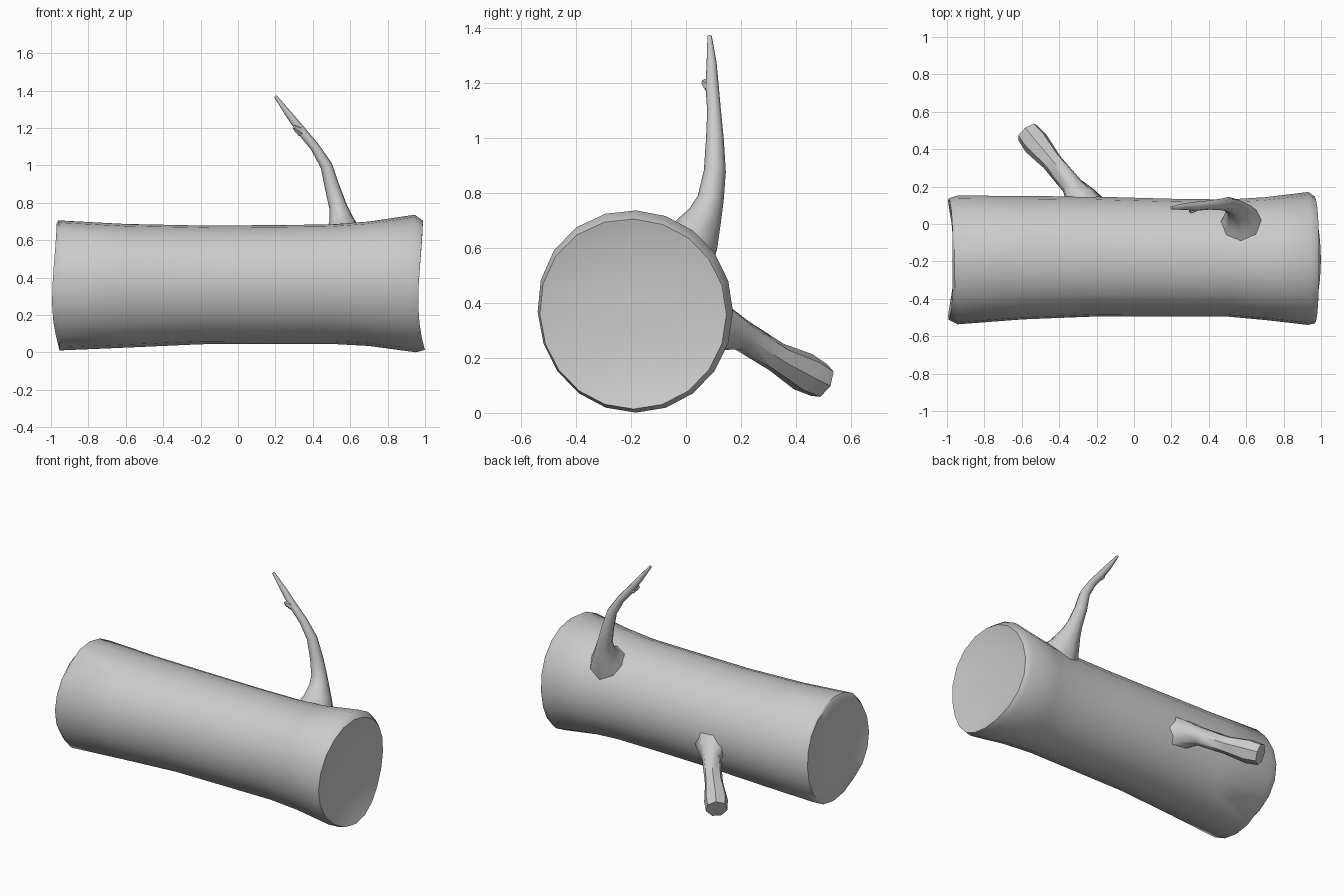
import bpy, bmesh, math
from mathutils import Vector


def loft(name, rings, angle=40):
    """Skin a list of equal-length closed rings and cap both ends."""
    bm = bmesh.new()
    rows = [[bm.verts.new(p) for p in r] for r in rings]
    n = len(rows[0])
    for a, b in zip(rows, rows[1:]):
        for i in range(n):
            j = (i + 1) % n
            bm.faces.new((a[i], a[j], b[j], b[i]))
    bm.faces.new(rows[0][::-1])
    bm.faces.new(rows[-1])
    bmesh.ops.recalc_face_normals(bm, faces=bm.faces)
    me = bpy.data.meshes.new(name)
    bm.to_mesh(me)
    bm.free()
    ob = bpy.data.objects.new(name, me)
    bpy.context.collection.objects.link(ob)
    bpy.ops.object.select_all(action='DESELECT')
    ob.select_set(True)
    bpy.context.view_layer.objects.active = ob
    bpy.ops.object.shade_smooth_by_angle(angle=math.radians(angle))
    return ob


def trunk_ring(x, y, z, ry, rz, wave=0.0, phase=0.0):
    """Slightly lopsided oval across x; wave makes the sawn rim uneven."""
    pts = []
    for i in range(20):
        a = math.tau * i / 20
        k = 1 + 0.045 * max(0, math.cos(a - 2.4)) ** 4
        dx = wave * (math.cos(2 * a + phase) + 0.4 * math.sin(3 * a))
        pts.append((x + dx, y + k * ry * math.cos(a), z + k * rz * math.sin(a)))
    return pts


def branch(name, path, sides, angle=50):
    """Tapered limb through (x, y, z, radius) points."""
    pts = [Vector(p[:3]) for p in path]
    rings = []
    for i, p in enumerate(pts):
        t = (pts[min(i + 1, len(pts) - 1)] - pts[max(i - 1, 0)]).normalized()
        u = Vector((1, 0, 0)) - t * t.x
        u.normalize()
        v = t.cross(u)
        rings.append([p + path[i][3] * (u * math.cos(math.tau * k / sides)
                                        + v * math.sin(math.tau * k / sides))
                      for k in range(sides)])
    return loft(name, rings, angle)


# Trunk: dished left cut, waisted body, flared right end with dished cut
stations = [
    (-0.965, -0.19, 0.36, 0.05, 0.05),
    (-0.965, -0.19, 0.36, 0.23, 0.23),
    (-0.978, -0.185, 0.36, 0.322, 0.326, 0.014, math.pi),
    (-0.950, -0.19, 0.357, 0.342, 0.346, 0.008, 0),
    (-0.60, -0.178, 0.355, 0.328, 0.329),
    (-0.20, -0.172, 0.360, 0.318, 0.316),
    (0.20, -0.178, 0.362, 0.313, 0.316),
    (0.50, -0.180, 0.364, 0.311, 0.318),
    (0.70, -0.183, 0.366, 0.326, 0.331),
    (0.94, -0.182, 0.367, 0.353, 0.366, 0.008, math.pi),
    (0.980, -0.190, 0.358, 0.337, 0.344, 0.014, math.pi),
    (0.955, -0.19, 0.36, 0.23, 0.23),
    (0.955, -0.19, 0.36, 0.05, 0.05),
]
loft("log_trunk", [trunk_ring(*s) for s in stations], 45)

# Tall curved twig with a flared root
branch("tall_branch", [
    (0.575, -0.02, 0.575, 0.135), (0.565, 0.035, 0.645, 0.092),
    (0.55, 0.07, 0.72, 0.062), (0.535, 0.09, 0.78, 0.048),
    (0.505, 0.105, 0.88, 0.040), (0.472, 0.105, 1.00, 0.032),
    (0.41, 0.102, 1.10, 0.025), (0.335, 0.095, 1.19, 0.024),
    (0.27, 0.093, 1.275, 0.018), (0.20, 0.086, 1.37, 0.008)], 8)

# Small broken knot on the twig
branch("branch_knot", [
    (0.335, 0.095, 1.18, 0.026), (0.315, 0.078, 1.195, 0.020),
    (0.300, 0.064, 1.205, 0.010)], 6)

# Short snapped stub on the back, widening to a cut end
branch("short_branch", [
    (-0.26, 0.07, 0.315, 0.13), (-0.285, 0.14, 0.305, 0.088),
    (-0.335, 0.21, 0.278, 0.058), (-0.44, 0.335, 0.20, 0.056),
    (-0.525, 0.435, 0.145, 0.074), (-0.57, 0.492, 0.115, 0.066)], 7)
